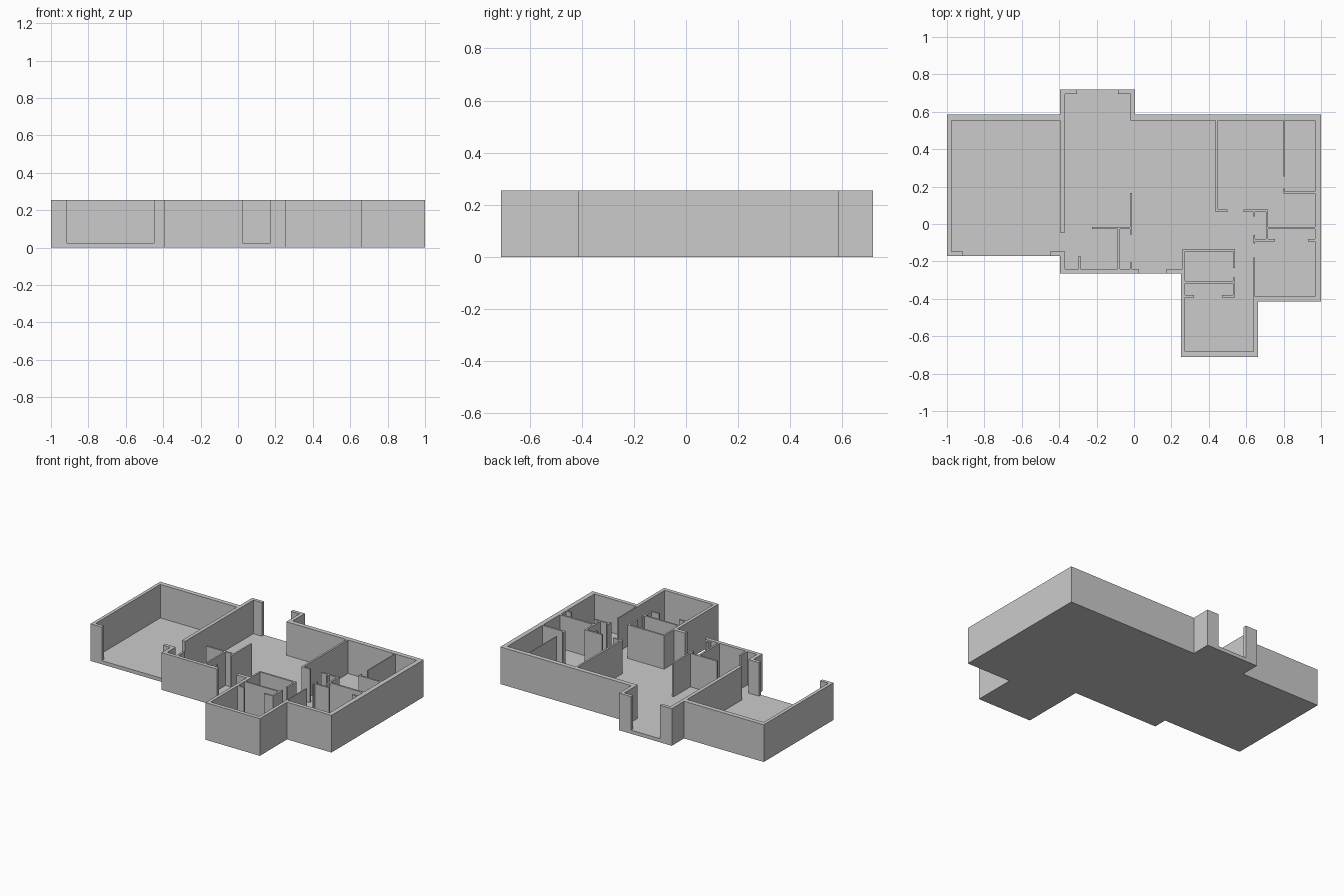
import bpy, bmesh, math
from itertools import product

FLOOR, TOP = 0.025, 0.255


def solid(name, boxes):
    """Merge axis-aligned boxes (x0, x1, y0, y1, z0, z1) into one clean closed mesh."""
    cuts = [sorted({v for b in boxes for v in b[2 * a:2 * a + 2]}) for a in range(3)]
    filled = set()
    for b in boxes:
        spans = [range(cuts[a].index(b[2 * a]), cuts[a].index(b[2 * a + 1])) for a in range(3)]
        filled.update(product(*spans))
    bm = bmesh.new()
    verts = {}

    def vert(key):
        if key not in verts:
            verts[key] = bm.verts.new([cuts[a][key[a]] for a in range(3)])
        return verts[key]

    # Skin only the cell sides that face empty space
    for cell in filled:
        for axis, side in product(range(3), (0, 1)):
            near = list(cell)
            near[axis] += 2 * side - 1
            if tuple(near) in filled:
                continue
            u, v = (axis + 1) % 3, (axis + 2) % 3
            loop = []
            for du, dv in ((0, 0), (1, 0), (1, 1), (0, 1)):
                k = list(cell)
                k[axis] += side
                k[u] += du
                k[v] += dv
                loop.append(vert(tuple(k)))
            bm.faces.new(loop if side else loop[::-1])
    bmesh.ops.dissolve_limit(bm, angle_limit=math.radians(1), verts=bm.verts[:], edges=bm.edges[:])
    bmesh.ops.recalc_face_normals(bm, faces=bm.faces[:])
    me = bpy.data.meshes.new(name)
    bm.to_mesh(me)
    bm.free()
    ob = bpy.data.objects.new(name, me)
    bpy.context.collection.objects.link(ob)
    return ob


def walls(*plans):
    return [p + (FLOOR, TOP) for p in plans]


# House shell: floor slab plus outer walls
floor = [p + (0, FLOOR) for p in (
    (-1, -0.395, -0.17, 0.585),       # garage
    (-0.395, 0.005, -0.265, 0.718),   # hall and rear bay
    (0.005, 0.25, -0.265, 0.585),     # living room
    (0.25, 1, -0.415, 0.585),         # bedrooms
    (0.25, 0.663, -0.71, -0.415))]    # front room
outer = walls(
    # garage: left, back, two gate stubs
    (-1, -0.977, -0.17, 0.585), (-1, -0.395, 0.553, 0.585),
    (-1, -0.915, -0.17, -0.147), (-0.45, -0.37, -0.17, -0.147),
    # wall between garage and hall, with door gap
    (-0.395, -0.37, -0.045, 0.718), (-0.395, -0.37, -0.265, -0.147),
    # rear bay with wide opening
    (-0.395, -0.305, 0.695, 0.718), (-0.085, 0.005, 0.695, 0.718), (-0.02, 0.005, 0.553, 0.718),
    # back, right, and right front
    (-0.02, 1, 0.553, 0.585), (0.968, 1, -0.415, 0.585), (0.64, 1, -0.415, -0.388),
    # front room
    (0.64, 0.663, -0.71, -0.388), (0.25, 0.663, -0.71, -0.683), (0.25, 0.272, -0.71, -0.24),
    # front wall with entrance gap
    (-0.395, 0.025, -0.265, -0.24), (0.175, 0.272, -0.265, -0.24))
solid("house_shell", floor + outer)

# Kitchen and pantry partitions
solid("pantry_partitions", walls(
    (-0.022, -0.01, -0.055, 0.165), (-0.225, -0.01, -0.027, -0.015),
    (-0.087, -0.075, -0.24, -0.015)))
solid("pantry_door_jamb", walls((-0.022, -0.01, -0.24, -0.205)))
solid("utility_door_jamb", walls((-0.297, -0.285, -0.24, -0.17)))

# Rear bedroom partitions
solid("bedroom_wall", walls((0.435, 0.448, 0.065, 0.553), (0.435, 0.5, 0.065, 0.077)))
solid("corridor_partitions", walls(
    (0.585, 0.717, 0.065, 0.077), (0.705, 0.717, -0.093, 0.077),
    (0.705, 0.968, -0.028, -0.015), (0.64, 0.755, -0.093, -0.081),
    (0.64, 0.648, 0.04, 0.077), (0.64, 0.648, -0.105, -0.06)))
solid("bathroom_wall", walls((0.8, 0.807, 0.255, 0.553)))
solid("bathroom_front_wall", walls((0.8, 0.968, 0.162, 0.175), (0.8, 0.807, 0.162, 0.19)))

# Right front bedroom partitions
solid("closet_door_jamb", walls((0.93, 0.968, -0.093, -0.081)))
solid("front_bedroom_wall", walls((0.64, 0.648, -0.388, -0.18)))

# Wash room and wardrobe beside the entrance
solid("washroom_walls", walls(
    (0.26, 0.54, -0.148, -0.135), (0.26, 0.272, -0.24, -0.135), (0.528, 0.54, -0.235, -0.135)))
solid("wardrobe_walls", walls(
    (0.272, 0.54, -0.317, -0.305), (0.528, 0.54, -0.392, -0.285), (0.47, 0.54, -0.392, -0.38)))
solid("wardrobe_door_jamb", walls((0.272, 0.32, -0.392, -0.38)))
